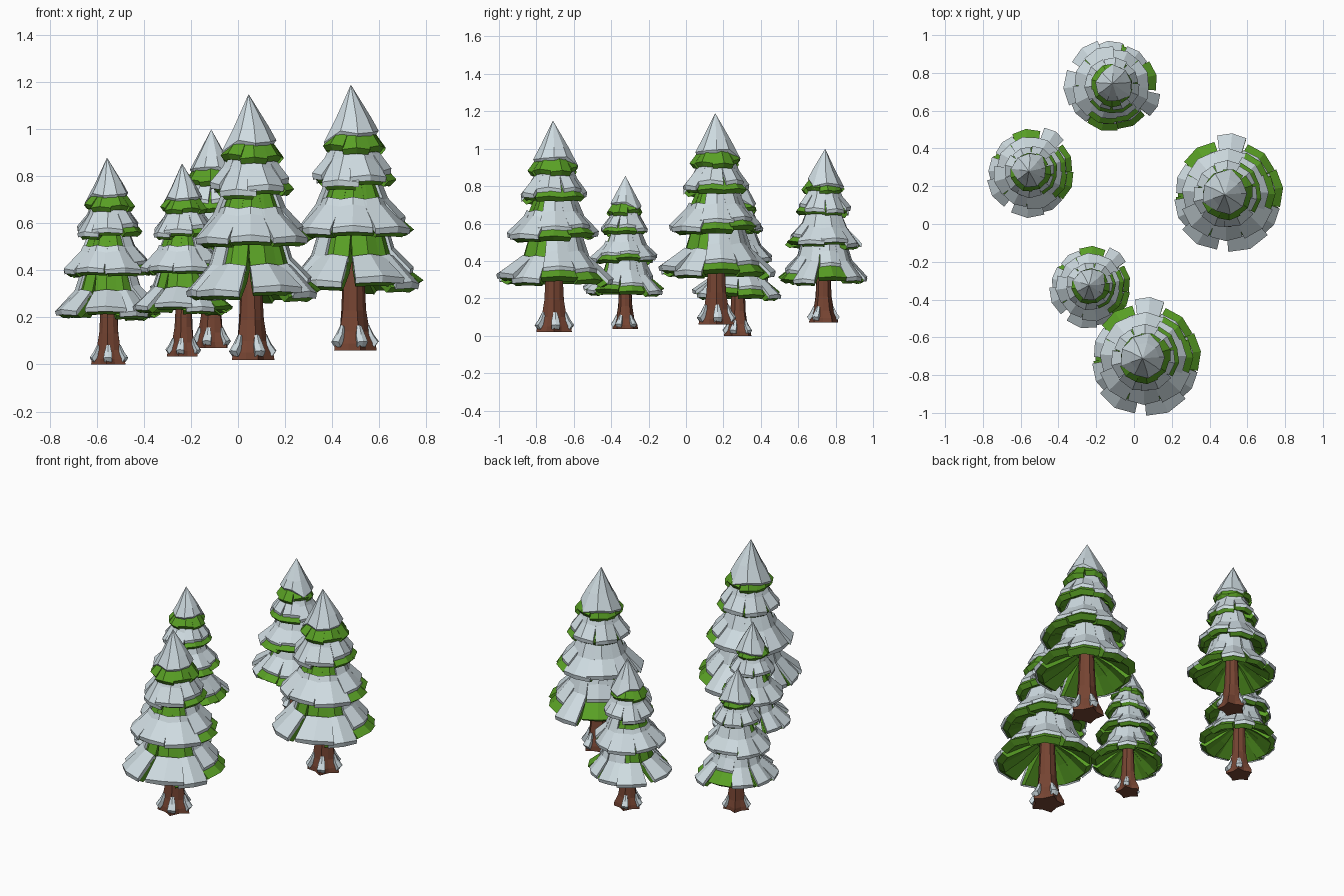
import bpy, bmesh, math, random
from mathutils import Vector

if "Cube" in bpy.data.objects:
    bpy.data.objects.remove(bpy.data.objects["Cube"])

random.seed(11)


def material(name, rgb):
    m = bpy.data.materials.new(name)
    m.diffuse_color = (*rgb, 1)
    m.use_nodes = True
    m.node_tree.nodes["Principled BSDF"].inputs["Base Color"].default_value = m.diffuse_color
    return m


SNOW = material("snow", (0.62, 0.71, 0.75))
GREEN = material("pine green", (0.10, 0.35, 0.018))
BARK = material("bark brown", (0.18, 0.058, 0.032))


def point(angle, r, z):
    a = math.radians(angle)
    return Vector((r * math.cos(a), r * math.sin(a), z))


def facing(angle, direction):
    return math.cos(math.radians(angle - direction))


def slab(bm, angle, widths, top, bottom, ridge):
    """Closed wedge: rows run outward, three columns run across."""
    def grid(rows, lift):
        return [[bm.verts.new(point(angle + c * w, r * (1.03 if c == 0 else 1),
                                    z + (lift if c == 0 else 0)))
                 for c in (-1, 0, 1)] for (r, z), w in zip(rows, widths)]
    t, b = grid(top, ridge), grid(bottom, ridge * 0.5)
    n = len(top)
    for i in range(n - 1):
        for j in range(2):
            bm.faces.new((t[i][j], t[i + 1][j], t[i + 1][j + 1], t[i][j + 1]))
            bm.faces.new((b[i][j], b[i][j + 1], b[i + 1][j + 1], b[i + 1][j]))
        for j in (0, 2):
            bm.faces.new((t[i][j], b[i][j], b[i + 1][j], t[i + 1][j]))
    for i in (0, n - 1):
        for j in range(2):
            bm.faces.new((t[i][j], t[i][j + 1], b[i][j + 1], b[i][j]))


def rings(bm, rows, sides):
    """Stacked rings of (radius, height, scale of every second vertex)."""
    loops = [[bm.verts.new(point(360 * i / sides, r * (s if i % 2 else 1), z))
              for i in range(sides)] for r, z, s in rows]
    for a, b in zip(loops, loops[1:]):
        for i in range(sides):
            j = (i + 1) % sides
            bm.faces.new((a[i], a[j], b[j], b[i]))
    bm.faces.new(loops[0][::-1])
    bm.faces.new(loops[-1])


def finish(bm, name, mat):
    bmesh.ops.recalc_face_normals(bm, faces=bm.faces)
    me = bpy.data.meshes.new(name)
    bm.to_mesh(me)
    bm.free()
    me.materials.append(mat)
    return me


def along(slope, t):
    """Point on a three-point slope, t from 0 (inner) to 1 (rim)."""
    i = 0 if t < 0.5 else 1
    (r0, z0), (r1, z1) = slope[i], slope[i + 1]
    f = t * 2 - i
    return r0 + (r1 - r0) * f, z0 + (z1 - z0) * f


# Tiers: inner, middle and rim points, bough count, first bough angle
TIERS = [((0.125, 0.54), (0.17, 0.385), (0.285, 0.275), 9, 6),
         ((0.09, 0.74), (0.145, 0.60), (0.24, 0.51), 8, 0),
         ((0.065, 0.91), (0.11, 0.80), (0.172, 0.715), 7, 40),
         ((0.045, 1.0), (0.085, 0.93), (0.132, 0.865), 7, 20)]

# Green boughs and the snow lying on them
green, snow = bmesh.new(), bmesh.new()
for level, (inner, middle, (rim_r, rim_z), count, first) in enumerate(TIERS):
    for i in range(count):
        angle = first + 360 * i / count + random.uniform(-3, 3)
        hw = 186 / count
        reach = 1.02 - 0.08 * max(0, facing(angle, 140)) + random.uniform(-0.04, 0.04)
        if level == 0 and i == 2:  # narrow bough sticking out at the back
            hw, reach = 14, 1.06
        if level == 0 and i in (6, 7):  # notch at the front shows the trunk
            angle = (240, 292)[i - 6]
        r, z = rim_r * reach, rim_z + random.uniform(-0.018, 0.018)
        slope = [inner, middle, (r, z)]
        hub_r, hub_z = 0.05, rim_z + (0.115 if level == 0 else 0.04)
        under = [(hub_r, hub_z), (rim_r * 0.5, z + (0.05 if level == 0 else 0.01)),
                 (r * 0.87, z - 0.022)]
        slab(green, angle, [hw * 1.3, hw * 1.12, hw * 0.97], slope, under, 0.008)
        if level == 3:
            continue
        # snow slips back on the right and leaves green above it at the front
        start = 0.5 - 0.1 * level if facing(angle, -80) > 0.38 else 0.1
        end = 0.8 if facing(angle, 25) > 0.8 else 1
        if level == 0 and i == 3:
            end = 0.6
        rows = [along(slope, t) for t in (start, max(end * 0.52, start + 0.05), end)]
        lift = 0.010 + 0.02 * rim_r
        top = [(a + 0.008, b + lift) for a, b in rows]
        low = [(a - 0.004, b - 0.006) for a, b in rows]
        low[2] = (top[2][0] * 0.98, rows[2][1] - 0.008)
        cover = hw * random.uniform(0.84, 1.08)
        slab(snow, angle + random.uniform(-3, 3), [cover * 1.15, cover * 1.1, cover],
             top, low, 0.010)

# Leafy core closing the gaps between tiers
rings(green, [(0.05, 0.39, 1), (0.13, 0.43, 1), (0.12, 0.55, 1),
              (0.063, 0.91, 1), (0.03, 1.02, 1)], 10)

# Pointed snow cap with a jagged rim, raised on one side
SIDES = 9
apex = snow.verts.new((-0.010, -0.006, 1.13))
core = snow.verts.new((0, 0, 0.96))
mid, rim, lip = [], [], []
for i in range(SIDES):
    a = 360 * i / SIDES
    drop = 0.915 + 0.02 * math.sin(i * 2.3) + 0.022 * facing(a, -30)
    r = 0.08 + (0.99 - drop) * 0.5
    mid.append(snow.verts.new(point(a, 0.077, 0.99)))
    rim.append(snow.verts.new(point(a, r, drop)))
    lip.append(snow.verts.new(point(a, r - 0.01, drop - 0.016)))
for i in range(SIDES):
    j = (i + 1) % SIDES
    snow.faces.new((apex, mid[i], mid[j]))
    snow.faces.new((mid[i], rim[i], rim[j], mid[j]))
    snow.faces.new((rim[i], lip[i], lip[j], rim[j]))
    snow.faces.new((lip[i], core, lip[j]))

# Trunk with five flared roots, and snow on four of them
bark = bmesh.new()
rings(bark, [(0.10, 0, 0.68), (0.095, 0.03, 0.7), (0.07, 0.08, 0.82),
             (0.055, 0.17, 0.92), (0.04, 0.45, 1)], 10)
for i in (0, 1, 3, 4):
    slab(snow, 72 * i + 5, [9, 14, 13],
         [(0.066, 0.105), (0.085, 0.065), (0.106, 0.036)],
         [(0.045, 0.10), (0.06, 0.055), (0.09, 0.014)], 0.003)

parts = {"trunk": finish(bark, "trunk", BARK),
         "boughs": finish(green, "boughs", GREEN),
         "snow_cover": finish(snow, "snow_cover", SNOW)}

# Five trees: x, y, base height, total height, turn in degrees
TREES = [(0.055, -0.705, 0.02, 1.13, 0), (0.49, 0.162, 0.06, 1.13, 0),
         (-0.112, 0.735, 0.07, 0.93, -110), (-0.548, 0.28, 0.0, 0.88, -27),
         (-0.23, -0.325, 0.035, 0.82, -36)]
for n, (x, y, z, height, turn) in enumerate(TREES, 1):
    for part, mesh in parts.items():
        ob = bpy.data.objects.new(f"tree_{n}_{part}", mesh)
        ob.location = (x, y, z)
        ob.scale = (height / 1.13,) * 3
        ob.rotation_euler.z = math.radians(turn)
        bpy.context.collection.objects.link(ob)
